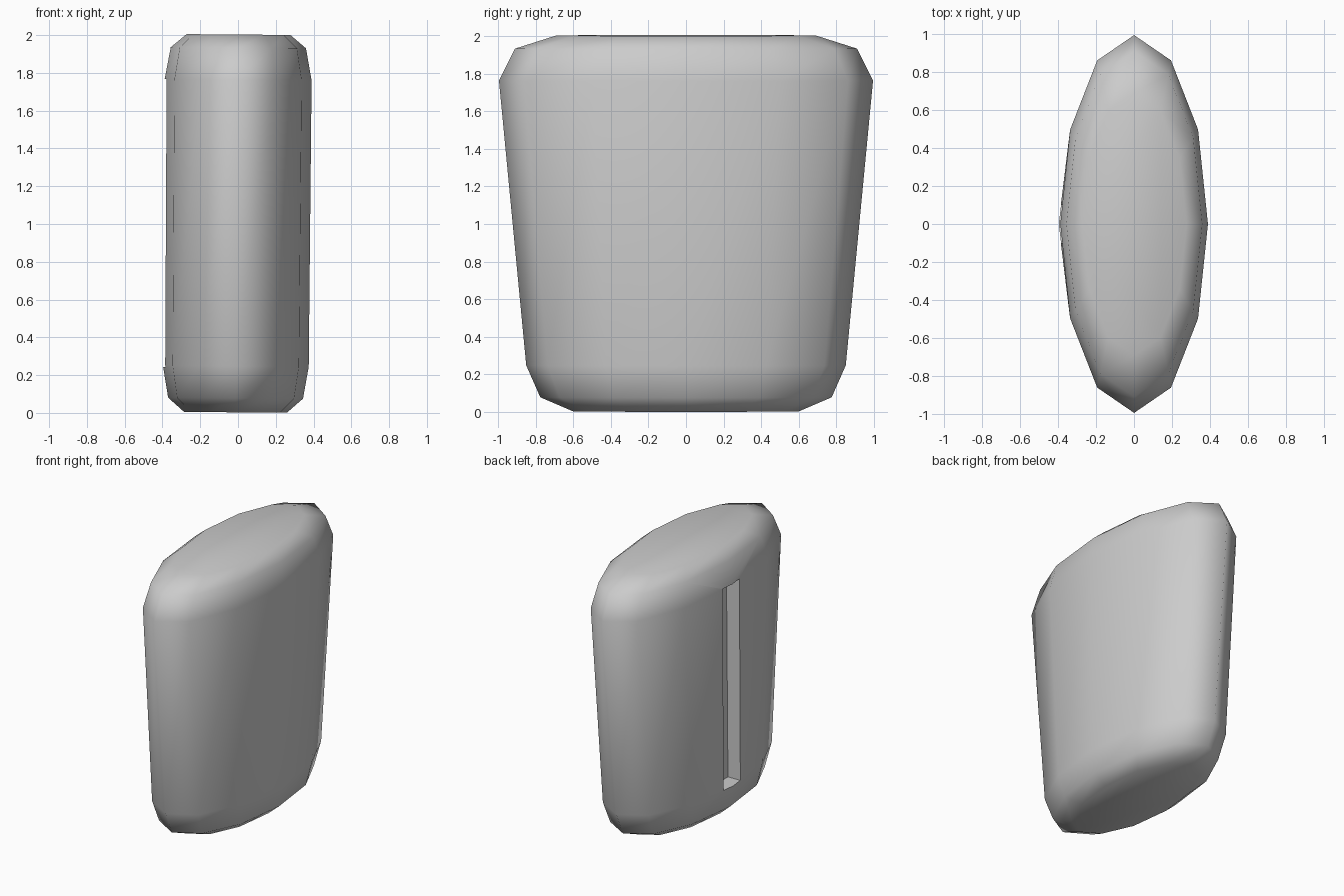
import bpy, bmesh, math

if "Cube" in bpy.data.objects:
    bpy.data.objects.remove(bpy.data.objects["Cube"])

# Body: stacked 12-sided elliptical rings (x radius, y radius, z)
RINGS = [(0.272, 0.60, 0.0), (0.357, 0.775, 0.075), (0.386, 0.85, 0.245),
         (0.389, 0.995, 1.76), (0.358, 0.91, 1.93), (0.275, 0.69, 2.0)]
SIDES = 12
LEAN = 0.008

bm = bmesh.new()
loops = []
for rx, ry, z in RINGS:
    angles = [2 * math.pi * i / SIDES for i in range(SIDES)]
    loops.append([bm.verts.new((rx * math.cos(a), ry * math.sin(a), z)) for a in angles])
for lower, upper in zip(loops, loops[1:]):
    for i in range(SIDES):
        j = (i + 1) % SIDES
        bm.faces.new((lower[i], lower[j], upper[j], upper[i]))
bm.faces.new(loops[0][::-1])
bm.faces.new(loops[-1])
mesh = bpy.data.meshes.new("rounded_body")
bm.to_mesh(mesh)
bm.free()
body = bpy.data.objects.new("rounded_body", mesh)
bpy.context.collection.objects.link(body)

# Slot: shallow tall recess in the left side
bpy.ops.mesh.primitive_cube_add(size=1, location=(-0.42, 0, 1.0))
cutter = bpy.context.object
cutter.name = "slot_cutter"
cutter.scale = (0.30, 0.20, 1.525)
cutter.hide_render = True

cut = body.modifiers.new("slot", 'BOOLEAN')
cut.operation = 'DIFFERENCE'
cut.solver = 'EXACT'
cut.object = cutter
bpy.ops.object.select_all(action='DESELECT')
body.select_set(True)
bpy.context.view_layer.objects.active = body
bpy.ops.object.modifier_apply(modifier=cut.name)
bpy.data.objects.remove(cutter)

# Smooth shell, crisp slot edges, very slight sideways lean
bpy.ops.object.shade_smooth_by_angle(angle=math.radians(75))
body.rotation_euler.y = LEAN
body.location = (-0.0135, 0, 0.003)
